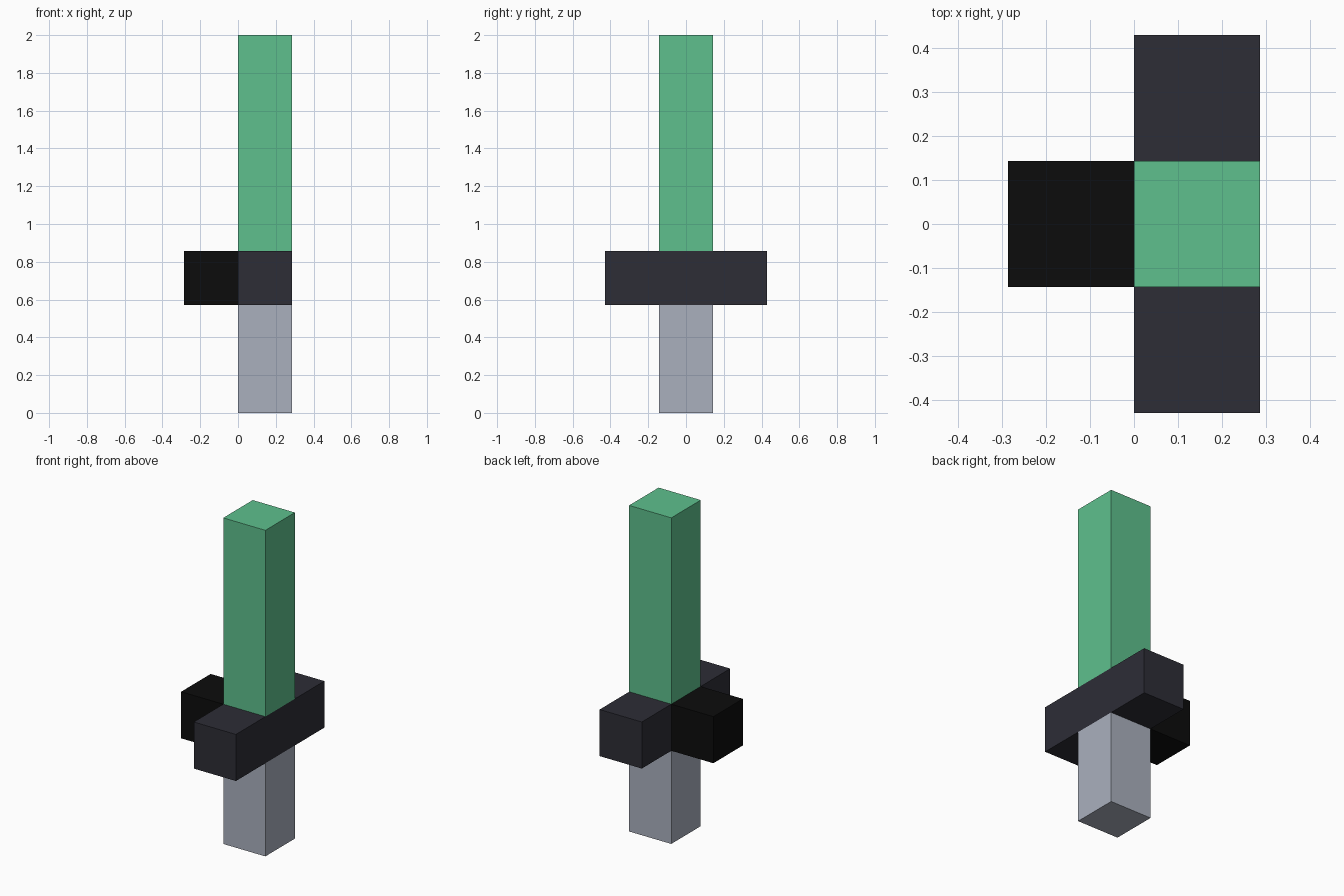
import bpy

if "Cube" in bpy.data.objects:
    bpy.data.objects.remove(bpy.data.objects["Cube"], do_unlink=True)

U = 2 / 7  # one block unit; the whole sword is seven units tall


def srgb(*rgb):
    """Convert 0-255 display values to a linear RGBA colour."""
    lin = [c / 255 / 12.92 if c <= 10 else ((c / 255 + 0.055) / 1.055) ** 2.4 for c in rgb]
    return (*lin, 1.0)


def make_material(name, colour):
    mat = bpy.data.materials.new(name)
    mat.use_nodes = True
    mat.diffuse_color = colour
    mat.node_tree.nodes["Principled BSDF"].inputs["Base Color"].default_value = colour
    return mat


def block(name, centre, size, mat):
    """Box with centre and size given in block units."""
    bpy.ops.mesh.primitive_cube_add(size=1)
    ob = bpy.context.object
    ob.name = ob.data.name = name
    for v in ob.data.vertices:
        v.co = [(c + s * k) * U for c, s, k in zip(centre, size, v.co)]
    ob.data.materials.append(mat)
    return ob


green = make_material("blade green", srgb(94, 192, 141))
charcoal = make_material("guard charcoal", srgb(45, 45, 54))
grey = make_material("handle grey", srgb(170, 176, 190))
black = make_material("button black", srgb(12, 12, 12))

# Handle, crossguard, blade, and the block on the right of the guard
block("handle", (0.5, 0, 1), (1, 1, 2), grey)
block("crossguard", (0.5, 0, 2.5), (1, 3, 1), charcoal)
block("blade", (0.5, 0, 5), (1, 1, 4), green)
block("side_button", (-0.5, 0, 2.5), (1, 1, 1), black)
